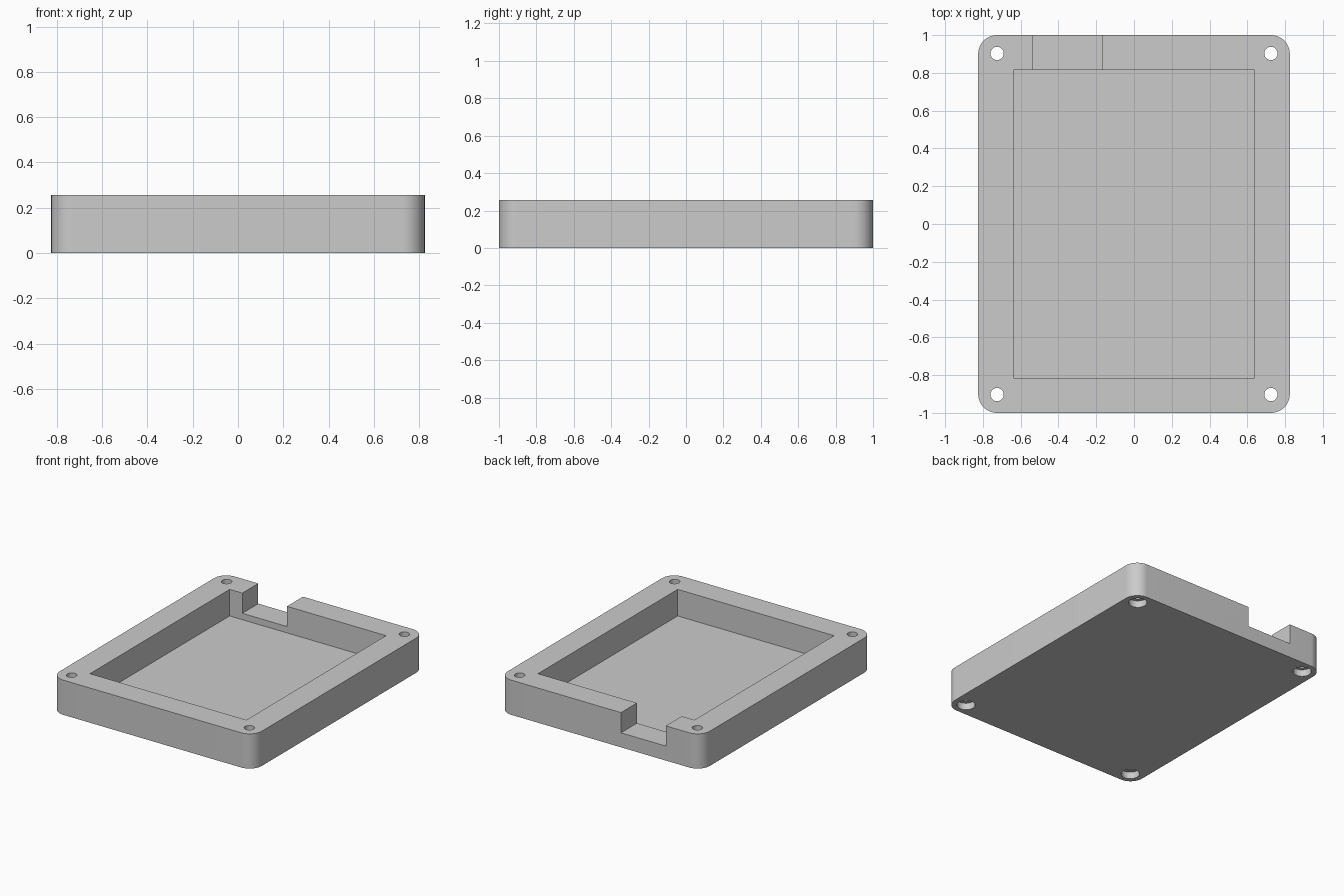
import bpy, bmesh, math

if "Cube" in bpy.data.objects:
    bpy.data.objects.remove(bpy.data.objects["Cube"], do_unlink=True)

HALF_X, HALF_Y, HEIGHT = 0.825, 1.0, 0.256
CORNER = 0.1
CAVITY_X, CAVITY_Y, FLOOR = 0.638, 0.814, 0.06
HOLE_X, HOLE_Y, HOLE_R = 0.725, 0.903, 0.035
BORE_R, BORE_DEPTH = 0.062, 0.05

grey = bpy.data.materials.new("plain grey")
grey.use_nodes = True
grey.diffuse_color = (0.6, 0.6, 0.6, 1)
grey.node_tree.nodes["Principled BSDF"].inputs["Base Color"].default_value = (0.6, 0.6, 0.6, 1)


def finish(bm, name):
    bmesh.ops.recalc_face_normals(bm, faces=bm.faces)
    mesh = bpy.data.meshes.new(name)
    bm.to_mesh(mesh)
    bm.free()
    mesh.materials.append(grey)
    obj = bpy.data.objects.new(name, mesh)
    bpy.context.collection.objects.link(obj)
    return obj


def box(name, low, high):
    bm = bmesh.new()
    bmesh.ops.create_cube(bm, size=1)
    for v in bm.verts:
        v.co = [(a + b) / 2 + c * (b - a) for a, b, c in zip(low, high, v.co)]
    return finish(bm, name)


def cylinder(name, x, y, radius, bottom, top):
    bm = bmesh.new()
    bmesh.ops.create_cone(bm, cap_ends=True, segments=48, radius1=radius,
                          radius2=radius, depth=top - bottom)
    bmesh.ops.translate(bm, verts=bm.verts, vec=(x, y, (bottom + top) / 2))
    return finish(bm, name)


# Tray body: a block with rounded upright corners
tray = box("tray", (-HALF_X, -HALF_Y, 0), (HALF_X, HALF_Y, HEIGHT))
bm = bmesh.new()
bm.from_mesh(tray.data)
upright = [e for e in bm.edges if abs(e.verts[0].co.z - e.verts[1].co.z) > HEIGHT / 2]
bmesh.ops.bevel(bm, geom=upright, offset=CORNER, segments=16, profile=0.5, affect='EDGES')
bm.to_mesh(tray.data)
bm.free()

# Cavity and the notch through the back wall
cutters = [
    box("cavity_cutter", (-CAVITY_X, -CAVITY_Y, FLOOR), (CAVITY_X, CAVITY_Y, HEIGHT + 0.1)),
    box("notch_cutter", (-0.535, CAVITY_Y - 0.1, 0.107), (-0.17, HALF_Y + 0.1, HEIGHT + 0.1)),
]
# Corner screw holes, each with a wider recess underneath
for sx in (-1, 1):
    for sy in (-1, 1):
        x, y = sx * HOLE_X, sy * HOLE_Y
        cutters.append(cylinder("hole_cutter", x, y, HOLE_R, -0.1, HEIGHT + 0.1))
        cutters.append(cylinder("recess_cutter", x, y, BORE_R, -0.1, BORE_DEPTH))

bpy.ops.object.select_all(action='DESELECT')
bpy.context.view_layer.objects.active = tray
tray.select_set(True)
for cutter in cutters:
    cutter.hide_render = True
    mod = tray.modifiers.new("cut", 'BOOLEAN')
    mod.operation = 'DIFFERENCE'
    mod.solver = 'EXACT'
    mod.object = cutter
    bpy.ops.object.modifier_apply(modifier=mod.name)
    bpy.data.objects.remove(cutter, do_unlink=True)

bpy.ops.object.shade_smooth_by_angle(angle=math.radians(30))
